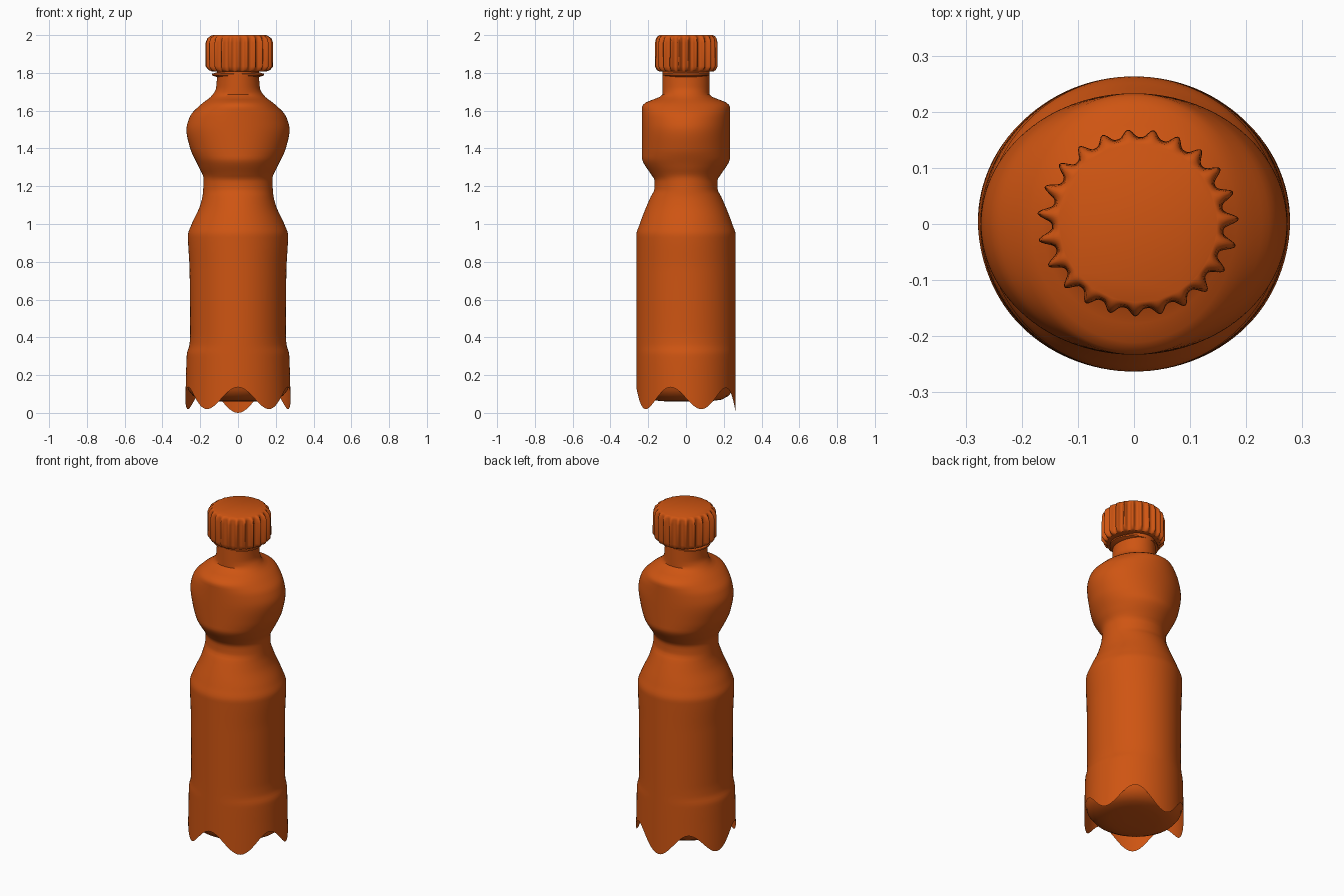
import bpy, bmesh
from math import sin, cos, pi, radians

default = bpy.data.objects.get("Cube")
if default:
    bpy.data.objects.remove(default)

orange = bpy.data.materials.new("burnt orange")
orange.use_nodes = True
colour = (0.62, 0.09, 0.006, 1)
orange.diffuse_color = colour
orange.node_tree.nodes["Principled BSDF"].inputs["Base Color"].default_value = colour


def loft(name, rings, sides, point, start_cap=False, end_cap=False, edge=40):
    """Skin a stack of closed rings; point(ring, angle) gives each corner."""
    bm = bmesh.new()
    loops = [[bm.verts.new(point(r, 2 * pi * i / sides)) for i in range(sides)]
             for r in rings]
    for a, b in zip(loops, loops[1:]):
        for i in range(sides):
            j = (i + 1) % sides
            bm.faces.new((a[i], a[j], b[j], b[i]))
    if start_cap:
        bm.faces.new(loops[0][::-1])
    if end_cap:
        bm.faces.new(loops[-1])
    mesh = bpy.data.meshes.new(name)
    bm.to_mesh(mesh)
    bm.free()
    mesh.materials.append(orange)
    ob = bpy.data.objects.new(name, mesh)
    bpy.context.collection.objects.link(ob)
    bpy.ops.object.select_all(action='DESELECT')
    ob.select_set(True)
    bpy.context.view_layer.objects.active = ob
    bpy.ops.object.shade_smooth_by_angle(angle=radians(edge))
    return ob


def sample(profile, z):
    """Smooth radius at height z through (height, radius) points."""
    for k in range(len(profile) - 1):
        (z0, r0), (z1, r1) = profile[k], profile[k + 1]
        if z <= z1:
            def slope(i):
                if i <= 0 or i >= len(profile) - 1:
                    return 0
                (za, ra), (zb, rb), (zc, rc) = profile[i - 1:i + 2]
                s, t = (rb - ra) / (zb - za), (rc - rb) / (zc - zb)
                return 2 * s * t / (s + t) if s * t > 0 else 0
            h = z1 - z0
            t = max(0, (z - z0) / h)
            return (r0 * (1 + 2 * t) * (1 - t) ** 2 + r1 * t * t * (3 - 2 * t)
                    + h * t * (1 - t) * (slope(k) * (1 - t) - slope(k + 1) * t))
    return profile[-1][1]


# Body: the widths across x and y follow separate profiles
across_x = [(0, .279), (.2, .275), (.31, .271), (.36, .257), (.42, .253), (.75, .256),
            (.94, .265), (1, .245), (1.1, .2), (1.16, .186), (1.24, .182), (1.3, .207),
            (1.4, .253), (1.5, .273), (1.57, .254), (1.63, .2), (1.68, .138),
            (1.72, .116), (1.82, .11)]
across_y = [(0, .263), (.94, .263), (1, .245), (1.15, .184), (1.18, .168), (1.23, .166),
            (1.26, .183), (1.33, .228), (1.345, .233), (1.62, .233), (1.64, .218),
            (1.67, .145), (1.68, .125), (1.82, .125)]


def foot_height(a):
    # Five lobes hang below the wavy rim, the rear one lowest
    return .078 - .058 * cos(5 * (a - pi / 2)) - .02 * max(0, sin(a)) ** 8


def body_point(z, a):
    if z < .2:
        low = foot_height(a)
        z = low + (.2 - low) * z / .2
    return (sample(across_x, z) * cos(a), sample(across_y, z) * sin(a), z)


heights = [.05 * i for i in range(5)] + [.2 + .0135 * i for i in range(1, 121)]
loft("bottle_body", heights, 120, body_point)

# Shallow rounded floor inside the wavy rim
loft("bottle_floor", [(.15, .985), (.12, .95), (.09, .86), (.07, .72), (.062, .5), (.06, .2)],
     60, lambda r, a: (.276 * r[1] * cos(a), .262 * r[1] * sin(a), r[0]), end_cap=True)
bpy.data.objects["bottle_floor"].data.flip_normals()

# Thin collar beneath the cap
loft("neck_collar", [(1.775, .105), (1.787, .138), (1.795, .138), (1.805, .105)], 60,
     lambda r, a: (r[1] * cos(a), r[1] * .91 * sin(a), r[0]), True, True)


# Ribbed screw cap: narrow teeth, taller towards the sides
def cap_point(ring, a):
    z, radius, rib = ring
    tooth = ((1 + cos(23 * a - .9)) / 2) ** 1.6
    r = radius + rib * tooth * (.014 + .013 * cos(a) ** 2)
    return (.007 + r * cos(a), .002 + r * sin(a), z)


cap_rings = [(1.81, .118, 0), (1.808, .145, 0), (1.815, .15, .5), (1.835, .153, 1), (1.96, .152, 1),
             (1.983, .15, .75), (1.995, .148, .2), (2, .141, 0)]
loft("screw_cap", cap_rings, 276, cap_point, True, True, 50)
